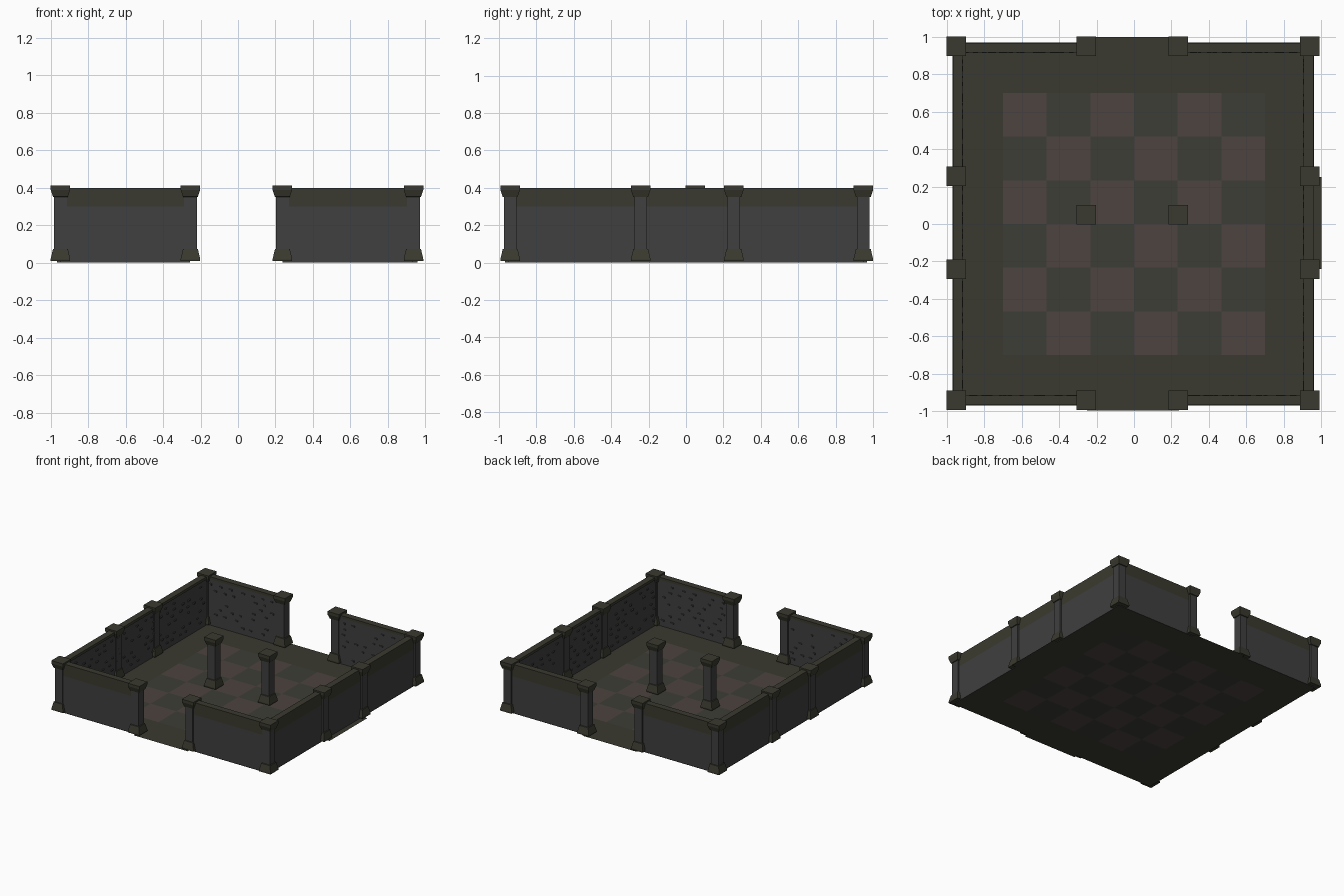
import bpy, bmesh, random
from mathutils import Vector

if "Cube" in bpy.data.objects:
    bpy.data.objects.remove(bpy.data.objects["Cube"])

random.seed(4)


def material(name, rgb):
    m = bpy.data.materials.new(name)
    m.diffuse_color = (*rgb, 1)
    m.use_nodes = True
    m.node_tree.nodes["Principled BSDF"].inputs["Base Color"].default_value = m.diffuse_color
    return m


GREY = material("wall_grey", (0.050, 0.050, 0.050))
OLIVE = material("stone_olive", (0.042, 0.042, 0.029))
TILE = material("tile_dark", (0.045, 0.047, 0.036))
BROWN = material("tile_brown", (0.075, 0.056, 0.050))


def finish(name, bm, mats, recalc=True):
    if recalc:
        bmesh.ops.recalc_face_normals(bm, faces=bm.faces)
    me = bpy.data.meshes.new(name)
    bm.to_mesh(me)
    bm.free()
    for m in mats:
        me.materials.append(m)
    ob = bpy.data.objects.new(name, me)
    bpy.context.collection.objects.link(ob)
    return ob


# Floor: border, checkerboard and doorway sills on one thin sheet
def rect(bm, x0, x1, y0, y1, mat):
    f = bm.faces.new([bm.verts.new((x, y, 0)) for x, y in
                      ((x0, y0), (x1, y0), (x1, y1), (x0, y1))])
    f.material_index = mat


bm = bmesh.new()
for r in ((-0.97, -0.70, -0.97, 0.97), (0.70, 0.96, -0.97, 0.97),
          (-0.70, 0.70, 0.70, 0.97), (-0.70, 0.70, -0.97, -0.70),
          (-0.25, 0.24, 0.97, 0.998), (-0.25, 0.24, -0.995, -0.97),
          (0.96, 1.0, -0.24, 0.25)):
    rect(bm, *r, 0)
s = 1.4 / 6
for i in range(6):
    for j in range(6):
        x, y = -0.7 + i * s, 0.7 - j * s
        rect(bm, x, x + s, y - s, y, 2 if (i + j) % 2 == 0 else 1)
bmesh.ops.remove_doubles(bm, verts=bm.verts, dist=0.0005)
finish("floor", bm, [OLIVE, TILE, BROWN], recalc=False)


# Walls: cross-section (depth inward, height) swept from p to q
PROFILE = [(0, 0), (0, 0.30), (0, 0.40), (0.052, 0.40), (0.052, 0.378), (0.046, 0.378), (0.046, 0)]
PROFILE_MATS = [0, 1, 1, 1, 1, 0, 1]


def wall(name, p, q, inward):
    p, q, n = (Vector((*v, 0)) for v in (p, q, inward))
    bm = bmesh.new()
    a, b = [[bm.verts.new(e + n * d + Vector((0, 0, z))) for d, z in PROFILE] for e in (p, q)]
    k = len(PROFILE)
    for i in range(k):
        f = bm.faces.new((a[i], a[(i + 1) % k], b[(i + 1) % k], b[i]))
        f.material_index = PROFILE_MATS[i]
    bm.faces.new(a)
    bm.faces.new(b)
    finish(name, bm, [GREY, OLIVE])

    # Rough stones standing slightly proud of the inner face
    bm = bmesh.new()
    length = (q - p).length
    along = (q - p).normalized()
    for row in range(7):
        for c in range(int(length / 0.09)):
            if random.random() < 0.35:
                continue
            t = 0.07 + c * 0.09 + (row % 2) * 0.03 + random.uniform(-0.015, 0.015)
            if t > length - 0.06:
                continue
            w, h = random.uniform(0.02, 0.04), random.uniform(0.010, 0.018)
            centre = p + along * t + n * 0.047 + Vector((0, 0, 0.05 + row * 0.048))
            for v in bmesh.ops.create_cube(bm, size=1)["verts"]:
                taper = 0.6 if v.co.y > 0 else 1
                v.co = centre + along * v.co.x * w * taper + n * v.co.y * 0.014 \
                    + Vector((0, 0, v.co.z * h * taper))
    finish(name + "_stones", bm, [GREY])


for tag, y, n in (("front", -0.967, (0, 1)), ("back", 0.967, (0, -1))):
    wall(tag + "_left_wall", (-0.95, y), (-0.255, y), n)
    wall(tag + "_right_wall", (0.237, y), (0.935, y), n)
wall("left_wall", (-0.967, -0.95), (-0.967, 0.95), (1, 0))
wall("right_wall", (0.957, -0.95), (0.957, 0.95), (-1, 0))


# Pillars: square sections (half width, height) with flared foot and cap
SECTIONS = [(0.052, 0.008), (0.052, 0.020), (0.040, 0.072), (0.034, 0.074),
            (0.034, 0.350), (0.040, 0.352), (0.052, 0.388), (0.052, 0.412)]


def pillar(name, x, y):
    bm = bmesh.new()
    rings = [[bm.verts.new((x + sx * r, y + sy * r, z)) for sx, sy in
              ((-1, -1), (1, -1), (1, 1), (-1, 1))] for r, z in SECTIONS]
    for k, (a, b) in enumerate(zip(rings, rings[1:])):
        for i in range(4):
            f = bm.faces.new((a[i], a[(i + 1) % 4], b[(i + 1) % 4], b[i]))
            f.material_index = 0 if k == 3 else 1
    for ring in (rings[0], rings[-1]):
        bm.faces.new(ring).material_index = 1
    finish(name, bm, [GREY, OLIVE])


for x in (-0.948, -0.254, 0.237, 0.937):
    side = "corner" if abs(x) > 0.5 else "doorway"
    pillar("front_%s_pillar" % side, x, -0.94)
    pillar("back_%s_pillar" % side, x, 0.948)
for y in (-0.242, 0.256):
    pillar("left_side_pillar", -0.948, y)
    pillar("right_side_pillar", 0.937, y)
for x in (-0.254, 0.237):
    pillar("centre_pillar", x, 0.05)
